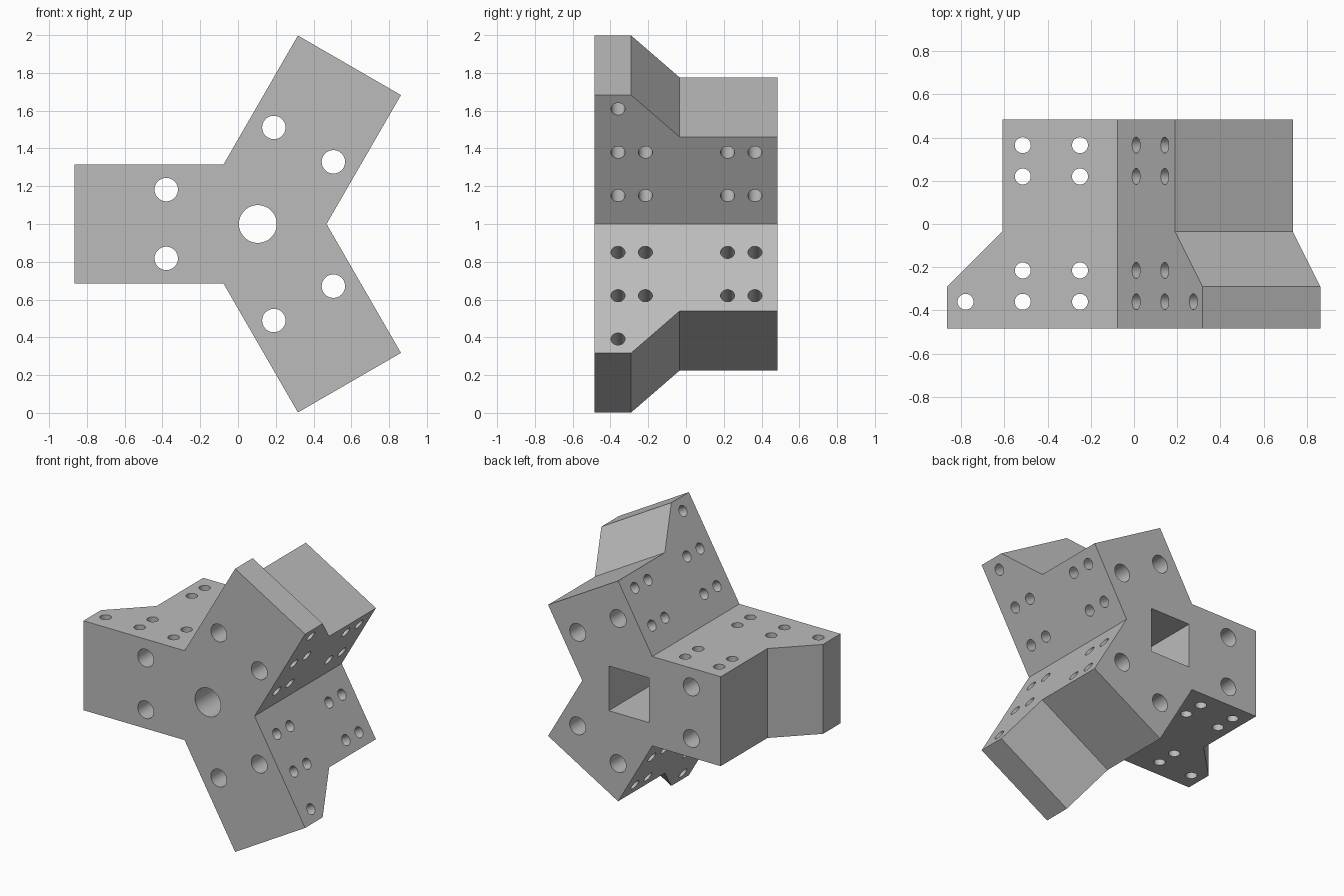
import bpy, bmesh
from math import radians, sin, cos, tan, pi
from mathutils import Matrix, Vector

old = bpy.data.objects.get("Cube")
if old:
    bpy.data.objects.remove(old, do_unlink=True)

HUB = Vector((0.105, 0, 1))
HALF_W = 0.315           # half width of an arm
DEPTH = 0.485            # half depth of the block
ANGLES = [radians(a) for a in (-60, 60, 180)]
# (y, arm reach) from front to back
LEVELS = [(-DEPTH, 0.97), (-0.29, 0.97), (-0.035, 0.715), (DEPTH, 0.715)]

grey = bpy.data.materials.new("plain_grey")
grey.use_nodes = True
grey.diffuse_color = (0.5, 0.5, 0.5, 1)
grey.node_tree.nodes["Principled BSDF"].inputs["Base Color"].default_value = (0.5, 0.5, 0.5, 1)


def arm_point(angle, reach, across, y):
    """Point given along and across an arm."""
    return HUB + Vector((reach * cos(angle) - across * sin(angle), y,
                         reach * sin(angle) + across * cos(angle)))


def make_object(name, bm):
    bmesh.ops.recalc_face_normals(bm, faces=bm.faces[:])
    mesh = bpy.data.meshes.new(name)
    bm.to_mesh(mesh)
    bm.free()
    mesh.materials.append(grey)
    obj = bpy.data.objects.new(name, mesh)
    bpy.context.collection.objects.link(obj)
    return obj


def add_bore(bm, centre, direction, radius, length, sides=40):
    rot = direction.to_track_quat('Z', 'Y').to_matrix().to_4x4()
    bmesh.ops.create_cone(bm, cap_ends=True, segments=sides, radius1=radius,
                          radius2=radius, depth=length,
                          matrix=Matrix.Translation(centre) @ rot)


# Three-armed block, lofted through its star outlines
bm = bmesh.new()
notch = HALF_W / tan(pi / 3)
rings = []
for y, reach in LEVELS:
    ring = []
    for a in ANGLES:
        for r, w in ((reach, -HALF_W), (reach, HALF_W), (notch, HALF_W)):
            ring.append(bm.verts.new(arm_point(a, r, w, y)))
    rings.append(ring)
for lower, upper in zip(rings, rings[1:]):
    for i in range(len(lower)):
        j = (i + 1) % len(lower)
        bm.faces.new((lower[i], lower[j], upper[j], upper[i]))
bm.faces.new(rings[0])
bm.faces.new(rings[-1])
bmesh.ops.dissolve_limit(bm, angle_limit=0.01, verts=bm.verts[:], edges=bm.edges[:])
block = make_object("three_arm_block", bm)

# Round bores: hub, two along the depth of each arm, nine across each arm
bm = bmesh.new()
along_y = Vector((0, 1, 0))
add_bore(bm, HUB, along_y, 0.1, 1.2, 64)
side_holes = [(r, y) for r in (0.355, 0.62) for y in (-0.36, -0.215, 0.22, 0.365)]
side_holes.append((0.885, -0.36))
for a in ANGLES:
    for w in (-0.182, 0.182):
        add_bore(bm, arm_point(a, 0.485, w, 0), along_y, 0.062, 1.2)
    across = Vector((-sin(a), 0, cos(a)))
    for r, y in side_holes:
        add_bore(bm, arm_point(a, r, 0, y), across, 0.037, 0.72, 32)
bores = make_object("bore_cutter", bm)

# Square socket in the back of the hub
bm = bmesh.new()
size = Matrix.Diagonal((0.315, 0.62, 0.315, 1))
bmesh.ops.create_cube(bm, size=1,
                      matrix=Matrix.Translation(HUB + Vector((0, 0.275, 0))) @ size)
socket = make_object("socket_cutter", bm)

# Cut the block, then drop the cutters
bpy.context.view_layer.objects.active = block
for cutter in (bores, socket):
    cutter.hide_render = True
    mod = block.modifiers.new(cutter.name, 'BOOLEAN')
    mod.operation = 'DIFFERENCE'
    mod.solver = 'EXACT'
    mod.object = cutter
    bpy.ops.object.modifier_apply(modifier=mod.name)
    bpy.data.objects.remove(cutter, do_unlink=True)

bpy.ops.object.select_all(action='DESELECT')
block.select_set(True)
bpy.ops.object.shade_smooth_by_angle(angle=radians(30))
